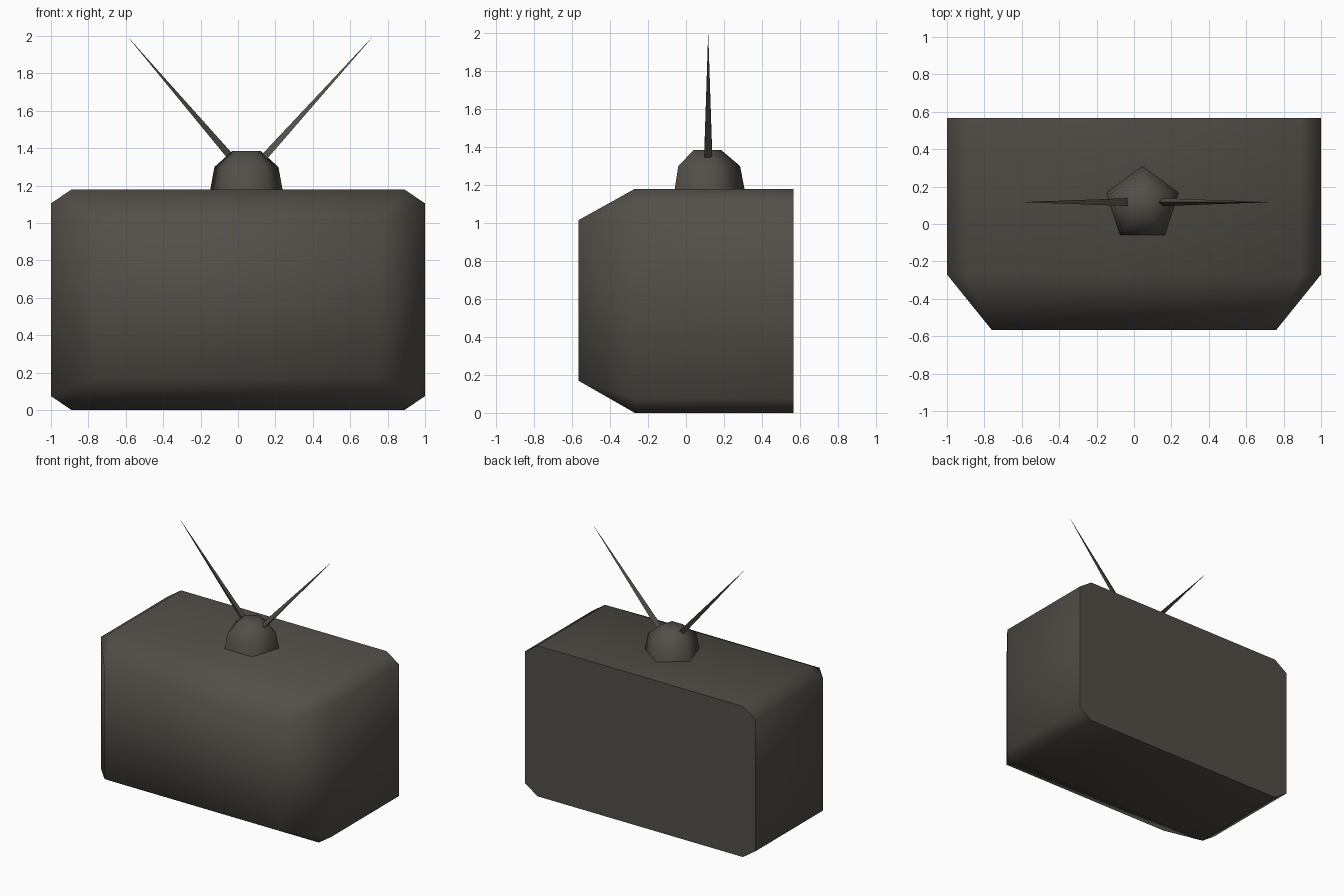
import bpy, bmesh, math
from mathutils import Vector

if "Cube" in bpy.data.objects:
    bpy.data.objects.remove(bpy.data.objects["Cube"])

mat = bpy.data.materials.new("dark_warm_grey")
mat.diffuse_color = (0.085, 0.077, 0.065, 1)
mat.use_nodes = True
mat.node_tree.nodes["Principled BSDF"].inputs["Base Color"].default_value = mat.diffuse_color


def loft(name, rings, smooth_angle):
    """Skin equal-sized rings of points and cap both ends."""
    bm = bmesh.new()
    vs = [[bm.verts.new(p) for p in r] for r in rings]
    n = len(rings[0])
    for a, b in zip(vs, vs[1:]):
        for i in range(n):
            j = (i + 1) % n
            bm.faces.new((a[i], a[j], b[j], b[i]))
    bm.faces.new(vs[0][::-1])
    bm.faces.new(vs[-1])
    bmesh.ops.remove_doubles(bm, verts=bm.verts, dist=1e-4)
    bmesh.ops.recalc_face_normals(bm, faces=bm.faces)
    # split the body's front panel from upper left to lower right
    if name == "cabinet":
        f = min(bm.faces, key=lambda f: f.calc_center_median().y)
        ul = min(f.verts, key=lambda v: v.co.x - v.co.z)
        lr = max(f.verts, key=lambda v: v.co.x - v.co.z)
        bmesh.utils.face_split(f, ul, lr)
    me = bpy.data.meshes.new(name)
    bm.to_mesh(me)
    bm.free()
    me.materials.append(mat)
    ob = bpy.data.objects.new(name, me)
    bpy.context.collection.objects.link(ob)
    bpy.ops.object.select_all(action='DESELECT')
    ob.select_set(True)
    bpy.context.view_layer.objects.active = ob
    bpy.ops.object.shade_smooth_by_angle(angle=math.radians(smooth_angle))
    return ob


def chamfered(y, hx, z0, z1, cx, cz):
    """Rectangle in the xz plane with cut corners."""
    return [(hx, y, z0 + cz), (hx, y, z1 - cz), (hx - cx, y, z1), (cx - hx, y, z1),
            (-hx, y, z1 - cz), (-hx, y, z0 + cz), (cx - hx, y, z0), (hx - cx, y, z0)]


# cabinet: chamfered box narrowing to the front panel
loft("cabinet", [chamfered(0.567, 1, 0, 1.18, 0.11, 0.075),
                 chamfered(-0.27, 1, 0, 1.18, 0.11, 0.075),
                 chamfered(-0.567, 0.76, 0.17, 1.015, 0, 0)], 65)

# antenna base: five-sided dome
dome = [[(0.045 + r * math.sin(k * math.tau / 5), 0.105 + r * math.cos(k * math.tau / 5), z)
         for k in range(5)] for r, z in ((0.204, 1.175), (0.18, 1.30), (0.08, 1.385))]
loft("antenna_base", dome, 80)

# antennas: thin three-sided spikes
for name, base, tip in (("right_antenna", (0.148, 0.117, 1.353), (0.715, 0.117, 1.99)),
                        ("left_antenna", (-0.045, 0.117, 1.37), (-0.58, 0.117, 1.985))):
    base, tip = Vector(base), Vector(tip)
    d = (tip - base).normalized()
    side = Vector((0, 1, 0))
    up = d.cross(side)
    rings = []
    for c, r in ((base, 0.024), (tip, 0.0008)):
        rings.append([c + r * (math.cos(a) * up + math.sin(a) * side)
                      for a in (k * math.tau / 3 for k in range(3))])
    loft(name, rings, 30)
